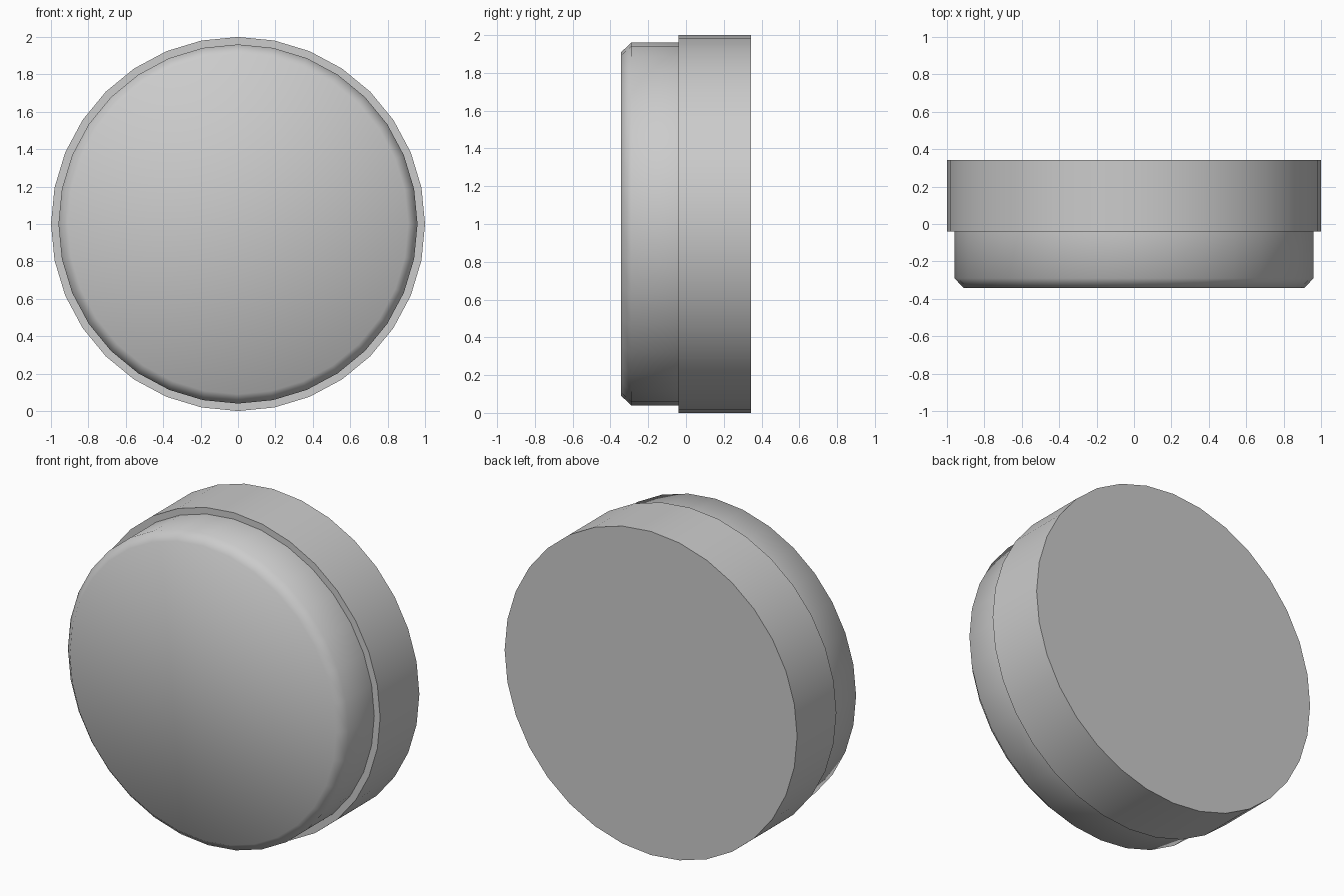
import bpy, bmesh, math

if "Cube" in bpy.data.objects:
    bpy.data.objects.remove(bpy.data.objects["Cube"])

SIDES = 32
# Stepped round button: (radius, y) from the front face to the back
PROFILE = [(0.91, -0.343), (0.96, -0.29), (0.96, -0.04), (1.0, -0.04), (1.0, 0.343)]

bm = bmesh.new()
rings = []
for r, y in PROFILE:
    rings.append([bm.verts.new((r * math.sin(2 * math.pi * i / SIDES), y,
                                1 + r * math.cos(2 * math.pi * i / SIDES)))
                  for i in range(SIDES)])

# Side bands
for a, b in zip(rings, rings[1:]):
    for i in range(SIDES):
        j = (i + 1) % SIDES
        bm.faces.new((a[i], a[j], b[j], b[i]))

# Front and back caps
bm.faces.new(rings[0])
bm.faces.new(rings[-1])
bmesh.ops.recalc_face_normals(bm, faces=bm.faces[:])

mesh = bpy.data.meshes.new("round_button")
bm.to_mesh(mesh)
bm.free()
button = bpy.data.objects.new("round_button", mesh)
bpy.context.collection.objects.link(button)

# Smooth chamfer and walls, crisp step and back rim
bpy.context.view_layer.objects.active = button
button.select_set(True)
bpy.ops.object.shade_smooth_by_angle(angle=math.radians(55))
